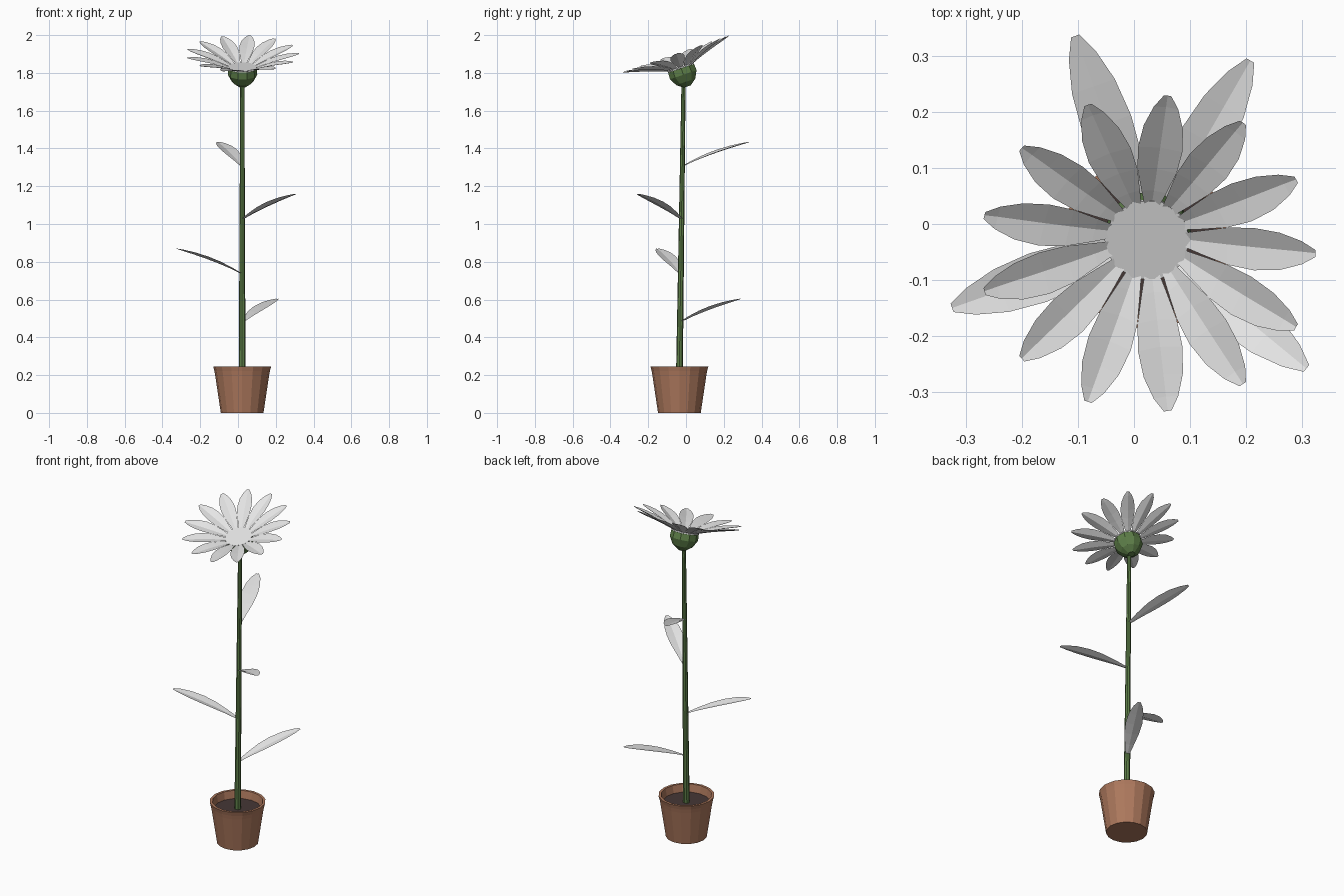
import bpy, bmesh, math
from mathutils import Matrix, Vector

if "Cube" in bpy.data.objects:
    bpy.data.objects.remove(bpy.data.objects["Cube"])


def material(name, rgb):
    m = bpy.data.materials.new(name)
    m.diffuse_color = (*rgb, 1)
    m.use_nodes = True
    m.node_tree.nodes["Principled BSDF"].inputs["Base Color"].default_value = m.diffuse_color
    return m


WHITE = material("pale_grey", (0.78, 0.78, 0.78))
GREEN = material("stem_green", (0.11, 0.21, 0.065))
CLAY = material("terracotta", (0.42, 0.19, 0.11))
SOIL = material("dark_soil", (0.06, 0.038, 0.036))


def finish(name, bm, mat, matrix=None, recalc=True):
    if recalc:
        bmesh.ops.recalc_face_normals(bm, faces=bm.faces)
    me = bpy.data.meshes.new(name)
    bm.to_mesh(me)
    bm.free()
    me.materials.append(mat)
    ob = bpy.data.objects.new(name, me)
    bpy.context.collection.objects.link(ob)
    if matrix:
        ob.matrix_world = matrix
    return ob


def lathe(name, profile, sides, mat, matrix, cap_start=True, cap_end=True):
    """Rings of (radius, height) around the local z axis."""
    bm = bmesh.new()
    rings = []
    for r, z in profile:
        rings.append([bm.verts.new((r * math.cos(2 * math.pi * i / sides),
                                    r * math.sin(2 * math.pi * i / sides), z))
                      for i in range(sides)])
    for a, b in zip(rings, rings[1:]):
        for i in range(sides):
            j = (i + 1) % sides
            bm.faces.new((a[i], a[j], b[j], b[i]))
    if cap_start:
        bm.faces.new(rings[0])
    if cap_end:
        bm.faces.new(rings[-1])
    return finish(name, bm, mat, matrix)


def blade(bm, angle, start, end, width, height, groove):
    """Grooved petal or leaf pointing outwards at an angle."""
    shape = [(0, 0.25), (0.17, 0.56), (0.36, 0.88), (0.55, 1.0),
             (0.74, 0.88), (0.9, 0.55), (1, 0.17)]
    turn = Matrix.Rotation(angle, 3, 'Z')
    rows = []
    for t, w in shape:
        x, z = start + (end - start) * t, height(t)
        rows.append([bm.verts.new(turn @ Vector((x, s * w * width, z - (1 - abs(s)) * groove * w)))
                     for s in (-1, 0, 1)])
    for a, b in zip(rows, rows[1:]):
        for i in range(2):
            bm.faces.new((a[i], b[i], b[i + 1], a[i + 1]))


# Pot with a flared rim and open inside
pot_at = Matrix.Translation((0.022, -0.035, 0))
lathe("pot", [(0.113, 0), (0.143, 0.2), (0.147, 0.222), (0.153, 0.245),
              (0.138, 0.245), (0.128, 0.19)], 16, CLAY, pot_at, cap_end=False)

# Soil disc
lathe("soil", [(0.129, 0.2)], 16, SOIL, pot_at, cap_end=False)

# Slightly leaning, tapered stem
base, top = Vector((0.022, -0.035, 0.19)), Vector((0.023, -0.013, 1.75))
axis = top - base
stem_at = Matrix.Translation(base) @ axis.to_track_quat('Z', 'Y').to_matrix().to_4x4()
lathe("stem", [(0.018, 0), (0.011, axis.length)], 8, GREEN, stem_at)

# Leaves spiralling up the stem: (tip x, tip y, base z, rise)
for n, (x, y, z, rise) in enumerate([(0.208, 0.292, 0.485, 0.12), (-0.325, -0.15, 0.74, 0.13),
                                     (0.308, -0.258, 1.03, 0.13), (-0.105, 0.336, 1.31, 0.125)]):
    foot = base + axis * ((z - base.z) / axis.z)
    bm = bmesh.new()
    blade(bm, math.atan2(y - foot.y, x - foot.x), 0.008, math.hypot(x - foot.x, y - foot.y),
          0.046, lambda t: rise * (1.5 * t - 0.5 * t * t), 0.01)
    finish(f"leaf_{n + 1}", bm, WHITE, Matrix.Translation(foot), recalc=False)

# Flower head, tilted towards the front
head = Matrix.Translation((0.024, -0.028, 1.83)) @ Matrix.Rotation(math.radians(19), 4, 'X')
lathe("calyx", [(0.02, -0.108), (0.056, -0.082), (0.078, -0.042), (0.076, -0.006)],
      10, GREEN, head)
lathe("flower_centre", [(0.077, -0.005), (0.077, 0.002)], 10, WHITE, head)

# Ring of thirteen petals
bm = bmesh.new()
for i in range(13):
    blade(bm, 2 * math.pi * i / 13, 0.055, 0.3, 0.04,
          lambda t: -0.004 + 0.08 * t + 0.012 * math.sin(math.pi * t), 0.011)
finish("petals", bm, WHITE, head, recalc=False)
